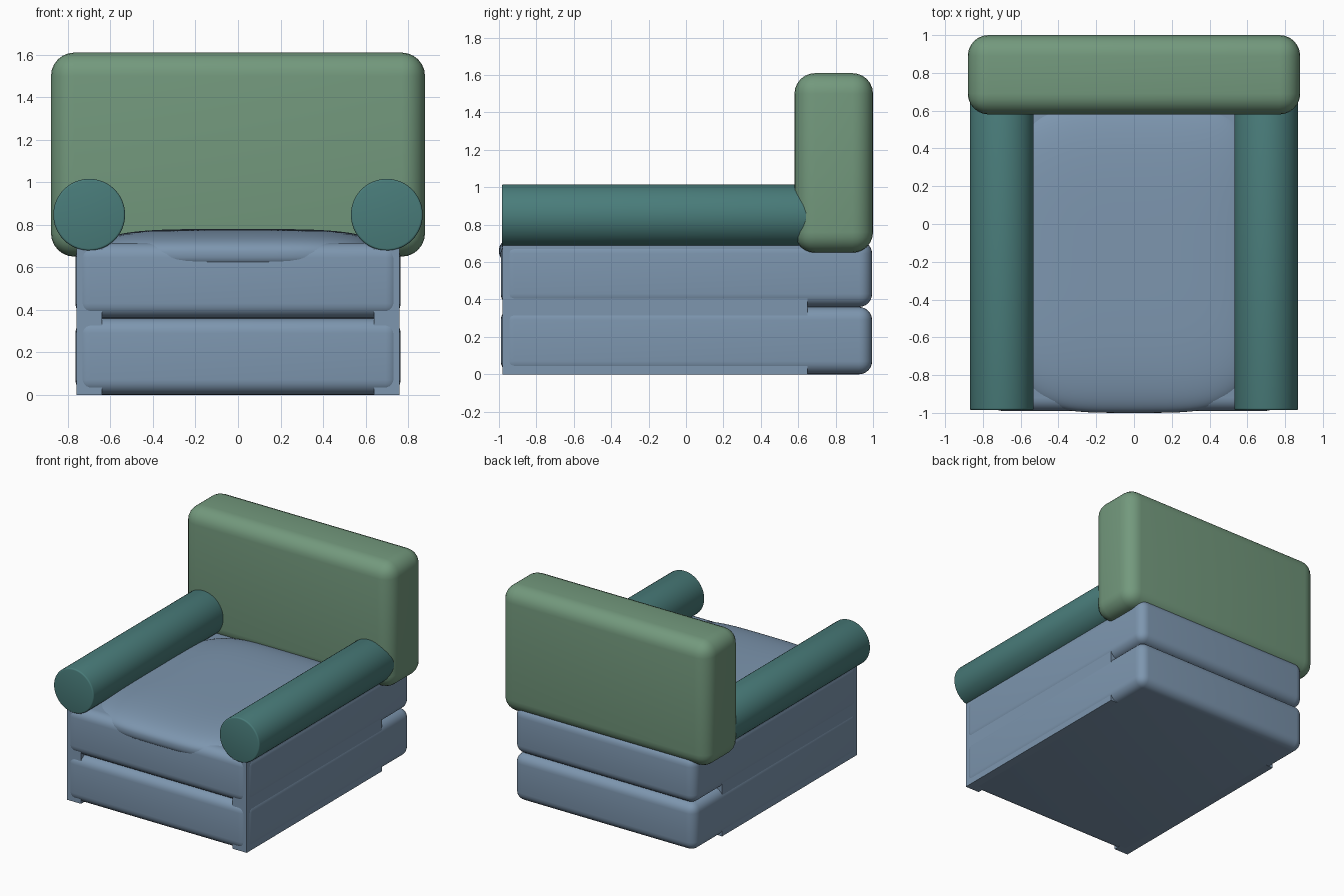
import bpy, bmesh, math

if "Cube" in bpy.data.objects:
    bpy.data.objects.remove(bpy.data.objects["Cube"])


def material(name, rgb):
    m = bpy.data.materials.new(name)
    m.diffuse_color = [((c / 255 + 0.055) / 1.055) ** 2.4 for c in rgb] + [1]
    m.use_nodes = True
    m.node_tree.nodes["Principled BSDF"].inputs["Base Color"].default_value = m.diffuse_color
    return m


BLUE = material("blue fabric", (125, 150, 175))
GREEN = material("green fabric", (115, 153, 125))
TEAL = material("teal fabric", (73, 124, 122))


def finish(bm, name, mat, bevel=0, segments=6):
    bmesh.ops.recalc_face_normals(bm, faces=bm.faces)
    me = bpy.data.meshes.new(name)
    bm.to_mesh(me)
    bm.free()
    ob = bpy.data.objects.new(name, me)
    bpy.context.collection.objects.link(ob)
    me.materials.append(mat)
    if bevel:
        b = ob.modifiers.new("soft edges", 'BEVEL')
        b.width = bevel
        b.segments = segments
        b.limit_method = 'ANGLE'
        b.angle_limit = math.radians(40)
    bpy.ops.object.select_all(action='DESELECT')
    ob.select_set(True)
    bpy.context.view_layer.objects.active = ob
    if bevel:
        bpy.ops.object.modifier_apply(modifier="soft edges")
    bpy.ops.object.shade_smooth_by_angle(angle=math.radians(35))
    return ob


def box(name, lo, hi, mat, bevel=0):
    bm = bmesh.new()
    bmesh.ops.create_cube(bm, size=1)
    for v in bm.verts:
        v.co = [(a + b) / 2 + c * (b - a) for a, b, c in zip(lo, hi, v.co)]
    return finish(bm, name, mat, bevel)


# two stacked base cushions
box("lower_base_cushion", (-0.765, -0.99, 0), (0.765, 0.995, 0.36), BLUE, 0.07)
box("upper_base_cushion", (-0.765, -0.99, 0.36), (0.765, 0.995, 0.715), BLUE, 0.07)

# backrest
box("backrest", (-0.88, 0.58, 0.65), (0.88, 1.0, 1.61), GREEN, 0.11)

# side panels and round arms
for side, s in (("left", -1), ("right", 1)):
    xs = sorted((s * 0.64, s * 0.76))
    box(side + "_side_panel", (xs[0], -0.98, 0), (xs[1], 0.65, 0.75), BLUE)
    bm = bmesh.new()
    bmesh.ops.create_cone(bm, cap_ends=True, segments=64,
                          radius1=0.169, radius2=0.169, depth=1.635)
    for v in bm.verts:
        x, y, z = v.co
        v.co = (s * 0.70 + x, z - 0.1675, 0.847 + y)
    finish(bm, side + "_arm", TEAL, 0.01, 3)

# puffed seat pillow: superellipsoid, squarish in plan
bm = bmesh.new()
bmesh.ops.create_uvsphere(bm, u_segments=96, v_segments=48, radius=1)


def power(t, n):
    return math.copysign(abs(t) ** (2 / n), t)


for v in bm.verts:
    x, y, z = v.co
    r = math.hypot(x, y)
    c, s = (x / r, y / r) if r > 1e-6 else (0, 0)
    ring = power(r, 4)
    v.co = (0.69 * ring * power(c, 4),
            -0.17 + 0.83 * ring * power(s, 4),
            0.66 + 0.12 * power(z, 2.5))
finish(bm, "seat_pillow", BLUE)
